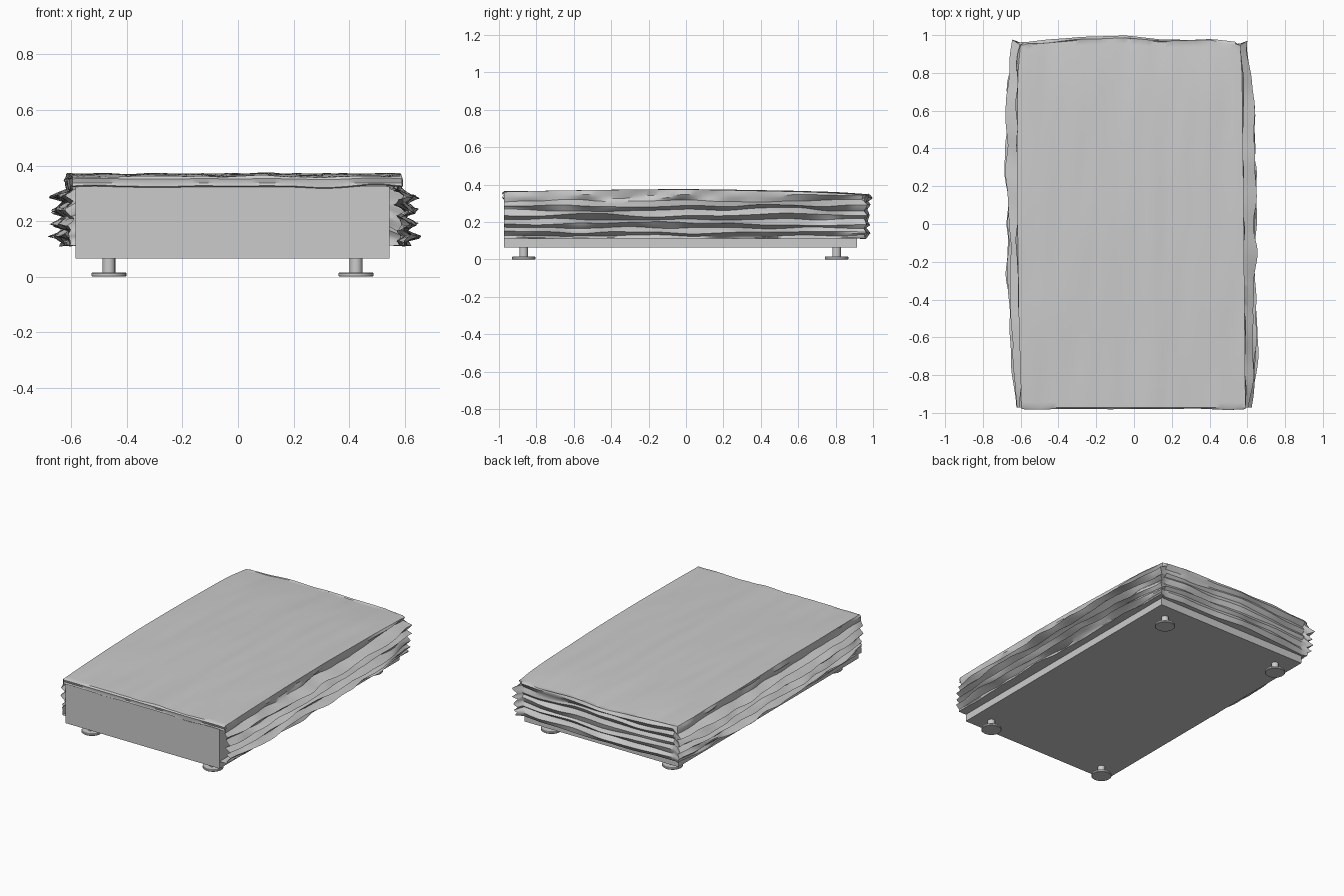
import bpy, bmesh, math
from mathutils import Vector, noise

if "Cube" in bpy.data.objects:
    bpy.data.objects.remove(bpy.data.objects["Cube"])


def n(x, y, z=0.0):
    return noise.noise(Vector((x, y, z)))


def interp(points, t):
    for (a, va), (b, vb) in zip(points, points[1:]):
        if t <= b:
            return va + (vb - va) * max(0, (t - a) / (b - a))
    return points[-1][1]


def finish(name, bm, angle=30):
    bmesh.ops.recalc_face_normals(bm, faces=bm.faces)
    me = bpy.data.meshes.new(name)
    bm.to_mesh(me)
    bm.free()
    ob = bpy.data.objects.new(name, me)
    bpy.context.collection.objects.link(ob)
    bpy.ops.object.select_all(action='DESELECT')
    ob.select_set(True)
    bpy.context.view_layer.objects.active = ob
    bpy.ops.object.shade_smooth_by_angle(angle=math.radians(angle))
    return ob


# Box base
X0, X1, Y0, Y1, Z0, Z1 = -0.585, 0.545, -0.972, 0.915, 0.065, 0.325
bm = bmesh.new()
bmesh.ops.create_cube(bm, size=1)
for v in bm.verts:
    v.co = ((X0 + X1) / 2 + v.co.x * (X1 - X0),
            (Y0 + Y1) / 2 + v.co.y * (Y1 - Y0),
            (Z0 + Z1) / 2 + v.co.z * (Z1 - Z0))
finish("bed_base", bm)


# Feet: lathed stem on a flat disc
def foot(name, x, y):
    bm = bmesh.new()
    prof = [(0.06, 0), (0.063, 0.003), (0.063, 0.012), (0.06, 0.015), (0.023, 0.015), (0.023, 0.067)]
    rings = [[bm.verts.new((x + r * math.cos(i * math.tau / 32), y + r * math.sin(i * math.tau / 32), z))
              for i in range(32)] for r, z in prof]
    for a, b in zip(rings, rings[1:]):
        for i in range(32):
            j = (i + 1) % 32
            bm.faces.new((a[i], a[j], b[j], b[i]))
    bm.faces.new(rings[0])
    bm.faces.new(rings[-1])
    finish(name, bm)


for sx, x in (("left", -0.465), ("right", 0.425)):
    for sy, y in (("front", -0.868), ("back", 0.805)):
        foot(f"foot_{sy}_{sx}", x, y)

# Bedspread top: wavy grid with an uneven outline
NX, NY = 44, 72
LEFT = [(-1, -0.595), (-0.5, -0.61), (0.3, -0.62), (0.8, -0.615), (1, -0.598)]
RIGHT = [(-1, 0.59), (-0.4, 0.585), (0.3, 0.578), (0.8, 0.572), (1, 0.56)]
BACK = [(-0.7, 0.94), (-0.5, 0.955), (-0.3, 0.972), (-0.05, 0.982), (0.15, 0.962), (0.4, 0.968), (0.56, 0.945)]
bm = bmesh.new()
grid = []
for j in range(NY + 1):
    v = j / NY
    row = []
    for i in range(NX + 1):
        u = i / NX
        y = -0.972 + v * 1.93
        x = interp(LEFT, y) * (1 - u) + interp(RIGHT, y) * u
        back = interp(BACK, x)
        y = -0.972 + v * (back + 0.972)
        z = 0.357 + 0.015 * math.cos((y + 0.1) * math.pi / 2)
        z += 0.006 * n(x * 6, y * 1.3, 3) + 0.003 * n(x * 14, y * 2.5, 9)
        z -= 0.012 * max(0, (y - 0.6) / 0.4) ** 2
        row.append(bm.verts.new((x, y, z)))
    grid.append(row)
for j in range(NY):
    for i in range(NX):
        bm.faces.new((grid[j][i], grid[j][i + 1], grid[j + 1][i + 1], grid[j + 1][i]))


def hang(border, profile_at):
    """Hang fabric rows from a border of (vertex, outward direction)."""
    cols = []
    for vert, d in border:
        cols.append([vert] + [bm.verts.new((vert.co.x + d.x * o, vert.co.y + d.y * o, z))
                              for o, z in profile_at(vert.co, d)])
    for a, b in zip(cols, cols[1:]):
        for k in range(len(a) - 1):
            bm.faces.new((a[k], b[k], b[k + 1], a[k + 1]))


# Crumpled sides: stacked lengthwise folds on left, back and right
SIDE = [(0.345, 0.0), (0.312, -0.008), (0.288, 0.05), (0.266, 0.0), (0.236, 0.05), (0.214, 0.0),
        (0.19, 0.046), (0.17, 0.005), (0.146, 0.05), (0.128, 0.005), (0.112, 0.012)]
REAR = [(0.348, 0.004), (0.33, 0.018), (0.305, -0.006), (0.282, 0.004), (0.258, -0.012), (0.236, 0.002),
        (0.212, -0.012), (0.19, 0.002), (0.168, -0.014), (0.142, 0.004), (0.112, -0.012)]


def folds(co, d):
    rear = max(0.0, d.y)
    t = co.y + co.x * 0.8
    side = 0 if d.x < 0 else 7
    taper = 1 if rear else 0.45 + 0.55 * min(1, min(co.y + 0.972, 0.96 - co.y) / 0.3)
    pts = []
    for k, (a, b) in enumerate(zip(SIDE, REAR)):
        o = (b[1] if rear > 0.5 else a[1] * taper)
        z = b[0] if rear > 0.5 else a[0]
        w = 0.35 if rear > 0.5 else 1
        o += w * (0.022 * n(t * 2.2, k * 3.7, side) + 0.018 * n(t * 6, k * 2.3, side + 20))
        if d.x > 0.5 and k > 1:
            o += 0.012 * taper
        z += (0.016 if 0 < k < 10 else 0.006) * n(t * 2.5, k * 0.6, side + 40) + 0.008 * n(t * 5, k * 1.9, side + 60)
        if rear > 0.5:
            o = max(o, 0.925 - co.y)
        else:
            o = max(o, (X1 + 0.005 - co.x) if d.x > 0 else (co.x - X0 + 0.005))
        pts.append((o, z))
    # split each fold with an extra uneven crease
    out = [pts[0]]
    for k, (p, q) in enumerate(zip(pts, pts[1:])):
        m = 0.5 * (p[0] + q[0]) + (0.3 if rear > 0.5 else 0.9) * 0.014 * n(t * 4, k * 5.1, 80)
        out += [(m, 0.5 * (p[1] + q[1])), q]
    # tuck the hem back against the base
    tuck = 0.92 - co.y if rear > 0.5 else (X1 - co.x if d.x > 0 else co.x - X0)
    return out + [(tuck, 0.112)]


L, B, R = Vector((-1, 0)), Vector((0, 1)), Vector((1, 0))
border = [(grid[j][0], L) for j in range(NY)]
border += [(grid[NY][0], Vector((-0.6, 0.4)))]
border += [(grid[NY][i], B) for i in range(1, NX)]
border += [(grid[NY][NX], Vector((0.6, 0.4)))]
border += [(grid[j][NX], R) for j in range(NY - 1, -1, -1)]
hang(border, folds)


# Short lip at the front
def lip(co, d):
    w = n(co.x * 5, 2.0, 5)
    return [(0.008 + 0.006 * w, 0.352 + 0.006 * w), (0.004, 0.338), (0.007 + 0.008 * w, 0.326 + 0.012 * w),
            (0.0, 0.322 + 0.01 * w)]


hang([(grid[0][i], Vector((0, -1))) for i in range(NX + 1)], lip)
finish("bedspread", bm, 35)
